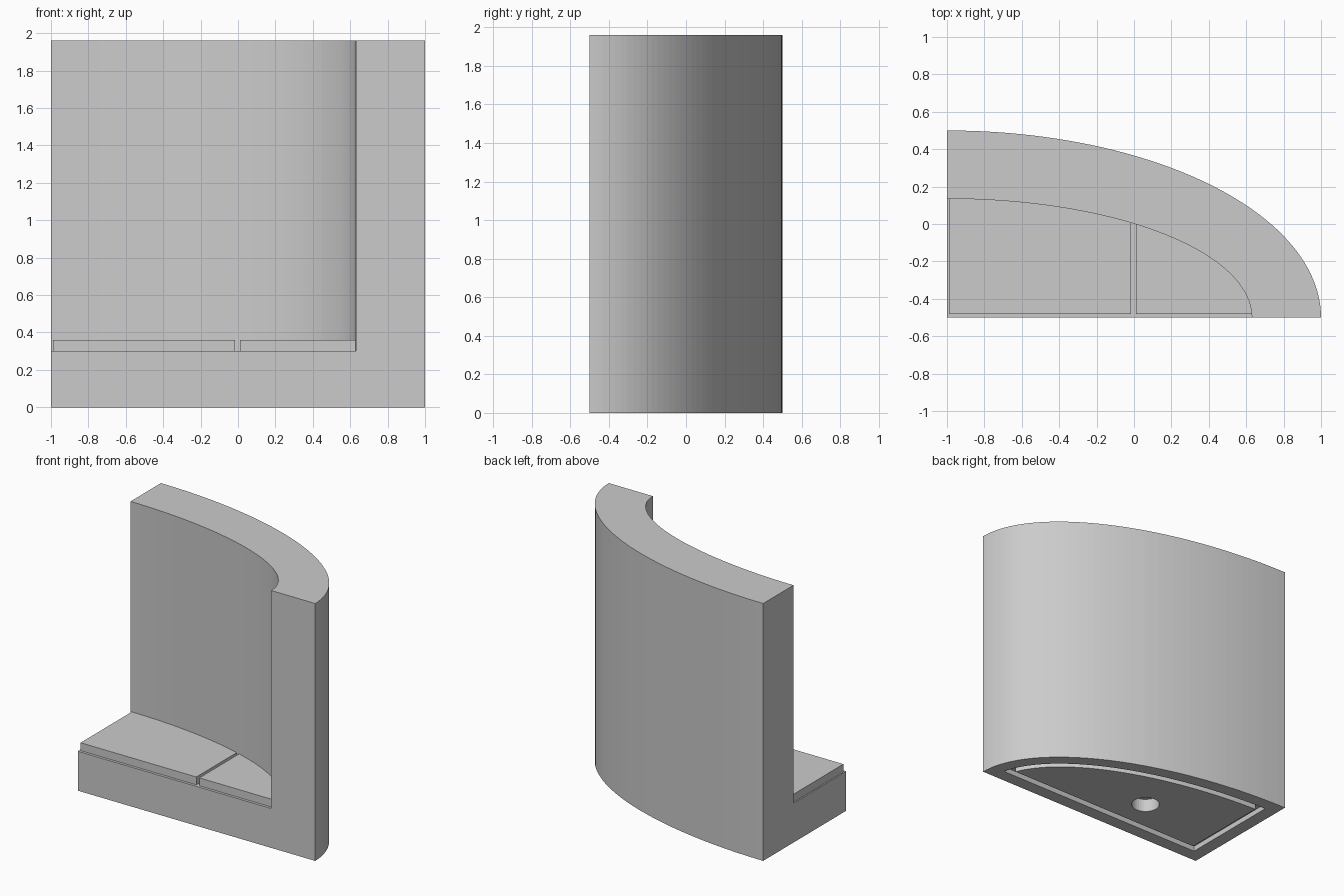
import bpy
import bmesh
from math import acos, asin, cos, sin

if "Cube" in bpy.data.objects:
    bpy.data.objects.remove(bpy.data.objects["Cube"], do_unlink=True)

# Single grey material
grey = bpy.data.materials.new("plain_grey")
grey.use_nodes = True
COLOUR = (0.6, 0.6, 0.6, 1)
grey.diffuse_color = COLOUR
grey.node_tree.nodes["Principled BSDF"].inputs["Base Color"].default_value = COLOUR

CX, CY = -1.0, -0.5          # shared centre of all the ellipses
HEIGHT, FLOOR, TILE = 1.96, 0.30, 0.06
POCKET, RIM, GAP = 0.04, 0.10, 0.05


def elliptic_outline(a, b, x0, y0, x1=None, steps=48):
    """Part of an ellipse bounded by x >= x0, y >= y0 and optionally x <= x1."""
    start = asin((y0 - CY) / b)
    if x1 is not None:
        start = max(start, acos((x1 - CX) / a))
    end = acos((x0 - CX) / a)
    pts = []
    for i in range(steps + 1):
        t = start + (end - start) * i / steps
        pts.append((CX + a * cos(t), CY + b * sin(t)))
    pts.append((x0, y0))
    if x1 is not None:
        pts.append((x1, y0))
    return pts


def prism(name, outline, z0, z1):
    bm = bmesh.new()
    face = bm.faces.new([bm.verts.new((x, y, z0)) for x, y in outline])
    top = bmesh.ops.extrude_face_region(bm, geom=[face])["geom"]
    verts = [v for v in top if isinstance(v, bmesh.types.BMVert)]
    bmesh.ops.translate(bm, verts=verts, vec=(0, 0, z1 - z0))
    bmesh.ops.recalc_face_normals(bm, faces=bm.faces)
    mesh = bpy.data.meshes.new(name)
    bm.to_mesh(mesh)
    bm.free()
    mesh.materials.append(grey)
    obj = bpy.data.objects.new(name, mesh)
    bpy.context.collection.objects.link(obj)
    return obj


def cut(target, cutter):
    mod = target.modifiers.new("cut", "BOOLEAN")
    mod.operation = "DIFFERENCE"
    mod.solver = "EXACT"
    mod.object = cutter
    bpy.context.view_layer.objects.active = target
    bpy.ops.object.modifier_apply(modifier=mod.name)


# Curved wall and base in one solid
body = prism("curved_wall_and_base", elliptic_outline(2, 1, CX, CY), 0, HEIGHT)

# Underside panel, separated from the rim by a shallow groove
inset = RIM + GAP
panel = prism("underside_panel",
              elliptic_outline(2 - inset, 1 - inset, CX + inset, CY + inset), 0, POCKET)

# Cutters: open interior, underside pocket and round socket
interior = prism("interior_cutter", elliptic_outline(1.63, 0.635, CX - 0.1, CY - 0.1),
                 FLOOR, HEIGHT + 0.1)
pocket = prism("pocket_cutter",
               elliptic_outline(2 - RIM, 1 - RIM, CX + RIM, CY + RIM), -0.1, POCKET)
circle = [(-0.2 + 0.1 * cos(i * 0.19635), -0.11 + 0.1 * sin(i * 0.19635)) for i in range(32)]
socket = prism("socket_cutter", circle, -0.1, 0.1)

for cutter in (interior, pocket, socket):
    cut(body, cutter)
cut(panel, socket)
for cutter in (interior, pocket, socket):
    bpy.data.objects.remove(cutter, do_unlink=True)

# Two floor tiles fitted against the inner curve
prism("large_floor_tile", elliptic_outline(1.63, 0.635, -0.99, -0.48, -0.015),
      FLOOR, FLOOR + TILE)
prism("small_floor_tile", elliptic_outline(1.63, 0.635, 0.01, -0.48),
      FLOOR, FLOOR + TILE)
